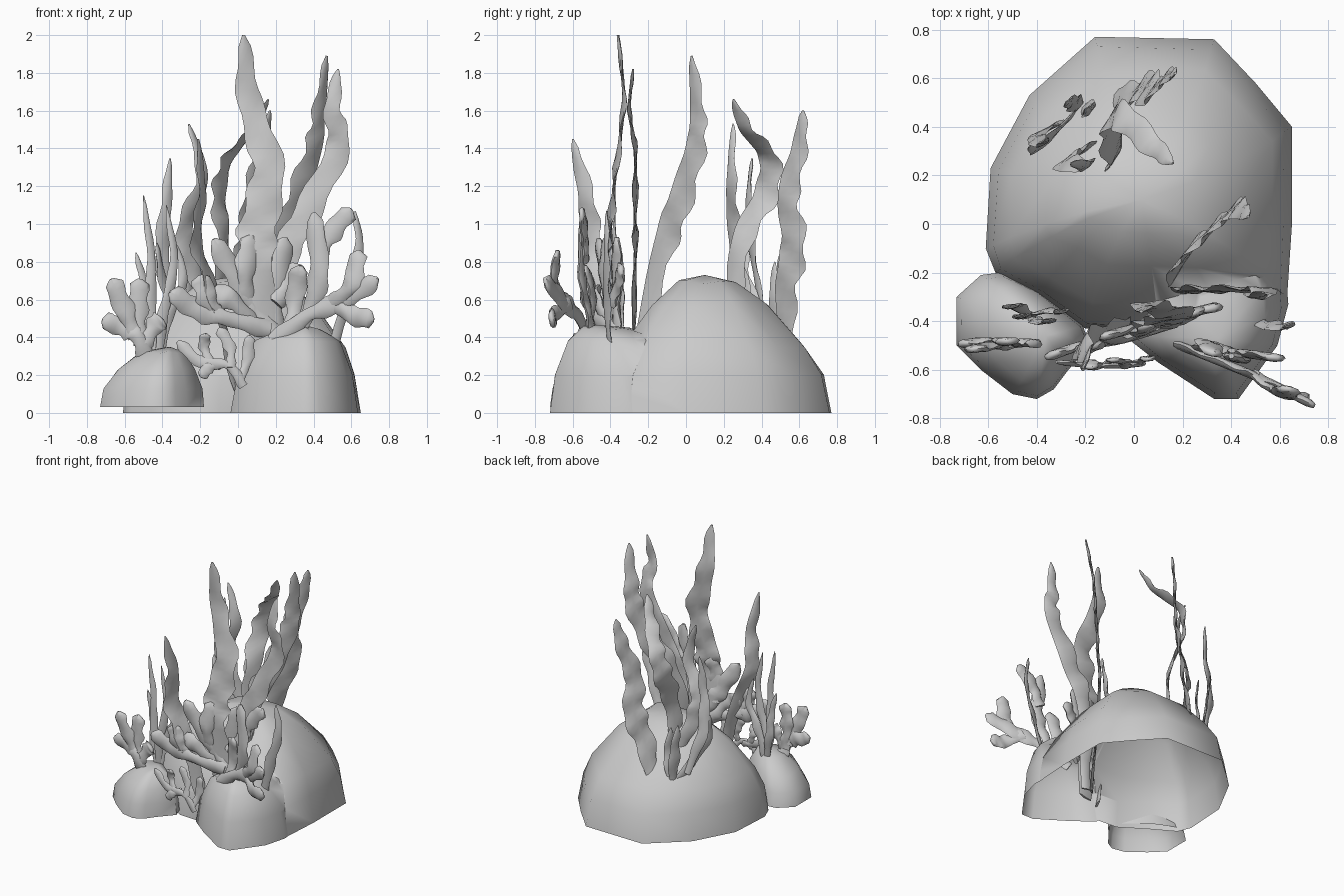
import bpy, bmesh, math, random
from mathutils import Vector

random.seed(4)
if "Cube" in bpy.data.objects:
    bpy.data.objects.remove(bpy.data.objects["Cube"], do_unlink=True)

stone_grey = bpy.data.materials.new("stone_grey")
stone_grey.use_nodes = True
stone_grey.diffuse_color = (.6, .6, .6, 1)
stone_grey.node_tree.nodes["Principled BSDF"].inputs["Base Color"].default_value = (.6, .6, .6, 1)


def finish(name, bm, angle):
    """Turn a bmesh into a smooth shaded object with the shared material."""
    bmesh.ops.recalc_face_normals(bm, faces=bm.faces)
    mesh = bpy.data.meshes.new(name)
    bm.to_mesh(mesh)
    bm.free()
    mesh.materials.append(stone_grey)
    obj = bpy.data.objects.new(name, mesh)
    bpy.context.collection.objects.link(obj)
    bpy.ops.object.select_all(action="DESELECT")
    obj.select_set(True)
    bpy.context.view_layer.objects.active = obj
    bpy.ops.object.shade_smooth_by_angle(angle=math.radians(angle))
    return obj


def spline(points, steps):
    """Sample a smooth curve that passes through all points."""
    pts = [Vector(p) for p in points]
    pts = [pts[0] * 2 - pts[1]] + pts + [pts[-1] * 2 - pts[-2]]
    result = []
    for a, b, c, d in zip(pts, pts[1:], pts[2:], pts[3:]):
        for i in range(steps):
            t = i / steps
            result.append(.5 * (2 * b + (c - a) * t + (2 * a - 5 * b + 4 * c - d) * t * t
                                + (3 * b - a - 3 * c + d) * t ** 3))
    result.append(pts[-2])
    return result


def sweep(bm, points, width_at, across, thickness, ruffle=0, steps=6, sides=8):
    """Sweep a flat oval section along a curve, with optional ruffled edges."""
    path = spline(points, steps)
    last = len(path) - 1
    phase = random.uniform(0, math.tau)
    rings = []
    for i, p in enumerate(path):
        u = i / last
        tangent = (path[min(i + 1, last)] - path[max(i - 1, 0)]).normalized()
        side = Vector(across)
        side = (side - tangent * side.dot(tangent)).normalized()
        normal = tangent.cross(side)
        half = width_at(u) / 2
        depth = min(thickness / 2, half)
        ring = []
        for k in range(sides):
            a = math.tau * k / sides
            c, s = math.cos(a), math.sin(a)
            wave = math.sin(i * 1.3 + phase + (2 if c > 0 else 0))
            edge = half * c * (1 + ruffle * wave)
            lift = depth * s + ruffle * half * abs(c) * wave
            ring.append(bm.verts.new(p + side * edge + normal * lift))
        rings.append(ring)
    for low, high in zip(rings, rings[1:]):
        for k in range(sides):
            n = (k + 1) % sides
            bm.faces.new((low[k], low[n], high[n], high[k]))
    bm.faces.new(rings[0])
    bm.faces.new(rings[-1])


def blade(name, points, width, across):
    """A tapering ribbon of weed."""
    bm = bmesh.new()
    shape = lambda u: width * min(1, .45 + 1.6 * u) * max(1 - u, .001) ** .42
    sweep(bm, points, shape, across, .016, ruffle=.16)
    finish(name, bm, 50)


def coral(name, branches, y, slope, width):
    """A fan of flat branches with rounded tips, lying in an upright plane."""
    bm = bmesh.new()
    across = Vector((1, slope, 0))
    fan = Vector((0, 0, 1)).cross(across)

    def shape(u):
        swell = .7 + .6 * u * u + .12 * math.sin(u * 14)
        return width * swell * math.sqrt(max(1 - u ** 9, .02))

    for branch in branches:
        points = [(x, y + slope * x + random.uniform(-.02, .02), z) for x, z in branch]
        run = Vector(points[-1]) - Vector(points[0])
        sweep(bm, points, shape, fan.cross(run), width * .32, ruffle=.12, steps=7)
    finish(name, bm, 60)


def rock(name, outline, apex, profile):
    """A boulder: the outline shrinks toward the apex by x and y scale at each height."""
    bm = bmesh.new()
    top = Vector(apex)
    rings = []
    for scale_x, scale_y, z in profile:
        ring = []
        for x, y in outline:
            wobble = 1 if scale_x == 1 else random.uniform(.98, 1.02)
            px = top.x + (x - top.x) * scale_x * wobble
            py = top.y + (y - top.y) * scale_y * wobble
            ring.append(bm.verts.new((px, py, z * (2 - wobble))))
        rings.append(ring)
    count = len(outline)
    peak = bm.verts.new(top)
    for k in range(count):
        n = (k + 1) % count
        for low, high in zip(rings, rings[1:]):
            bm.faces.new((low[k], low[n], high[n], high[k]))
        bm.faces.new((rings[-1][k], rings[-1][n], peak))
    bm.faces.new(rings[0])
    return finish(name, bm, 60)


def open_base(obj):
    """Remove the underside so the rock is a hollow shell."""
    bm = bmesh.new()
    bm.from_mesh(obj.data)
    under = [f for f in bm.faces if f.normal.z < -.9]
    bmesh.ops.delete(bm, geom=under, context="FACES")
    bm.to_mesh(obj.data)
    bm.free()


# Main rock with its front lobe merged in
main_rock = rock("main_rock",
                 [(-.16, .77), (.33, .76), (.5, .58), (.65, .4), (.65, 0), (.63, -.3), (.4, -.46), (.1, -.45),
                  (-.2, -.43), (-.4, -.3), (-.57, -.2), (-.61, -.1), (-.59, .23), (-.43, .53)],
                 (.03, .1, .73),
                 [(1, 1, 0), (.96, .95, .2), (.86, .79, .35), (.61, .5, .57), (.36, .25, .69)])
front_lobe = rock("front_lobe",
                  [(.62, -.15), (.635, -.33), (.59, -.5), (.43, -.72), (.33, -.72), (.1, -.57),
                   (-.04, -.46), (0, -.2), (.1, .1), (.5, .1)],
                  (.35, -.47, .465), [(1, 1, 0), (.91, .9, .2), (.67, .62, .38), (.3, .3, .45)])
union = main_rock.modifiers.new("join_lobe", "BOOLEAN")
union.operation = "UNION"
union.object = front_lobe
bpy.context.view_layer.objects.active = main_rock
bpy.ops.object.modifier_apply(modifier=union.name)
bpy.data.objects.remove(front_lobe, do_unlink=True)
open_base(main_rock)

# Small rock beside it
small_rock = rock("small_rock",
                  [(-.73, -.3), (-.73, -.5), (-.63, -.6), (-.5, -.7), (-.4, -.72), (-.33, -.68), (-.27, -.6),
                   (-.18, -.5), (-.21, -.42), (-.4, -.27), (-.55, -.2), (-.63, -.21)],
                  (-.36, -.46, .35), [(1, 1, .03), (.94, .95, .13), (.74, .78, .23), (.42, .42, .32)])
open_base(small_rock)

# Tall weed rising from the front lobe
blade("front_weed_tall", [(.15, -.36, .08), (.1, -.42, .75), (.11, -.4, 1), (.16, -.37, 1.3),
                          (.06, -.33, 1.65), (.03, -.36, 2)], .25, (1, .1, 0))
blade("front_weed_left_side", [(.2, -.29, .1), (.23, -.27, .75), (.36, -.27, 1.05), (.53, -.27, 1.4),
                               (.5, -.3, 1.6), (.53, -.28, 1.82)], .18, (1, -.1, 0))
blade("front_weed_diagonal", [(.15, -.29, .1), (.2, -.14, .8), (.3, -.04, 1.1), (.4, .05, 1.4),
                              (.43, .06, 1.6), (.47, .03, 1.89)], .2, (.7, .8, 0))
blade("front_weed_right_side", [(0, -.4, .1), (-.12, -.46, .6), (-.22, -.5, .9), (-.19, -.53, 1.15),
                                (-.21, -.6, 1.45)], .17, (.5, 1, 0))
blade("front_weed_short", [(.5, -.4, .3), (.57, -.42, .6), (.64, -.42, .85), (.62, -.42, 1.07)], .09, (1, .5, 0))

# Weed rising from the back of the main rock
blade("back_weed_arched", [(-.1, .25, .5), (-.08, .29, .9), (-.1, .42, 1.15), (-.05, .44, 1.35),
                           (.08, .32, 1.5), (.16, .25, 1.66)], .18, (.5, .9, 0))
blade("back_weed_outer", [(-.12, .53, .3), (-.02, .53, .65), (.05, .57, .9), (.07, .54, 1.15),
                          (.13, .6, 1.4), (.17, .62, 1.6)], .2, (.6, .8, 0))
blade("back_weed_upright", [(-.15, .34, .5), (-.25, .28, .8), (-.28, .25, 1), (-.19, .24, 1.25),
                            (-.26, .25, 1.53)], .14, (.8, .6, 0))
blade("back_weed_slim", [(-.3, .42, .45), (-.4, .36, .8), (-.38, .33, 1.1), (-.36, .35, 1.35)], .1, (1, .4, 0))
for i, (x, y, z) in enumerate([(-.28, .5, .85), (-.2, .47, .8), (-.43, .32, .9)]):
    blade(f"back_weed_low_{i}", [(-.22, .48, .35), (x * .9, y, z * .75), (x, y, z)], .1, (.6, .8, 0))

# Thin grass on the small rock
for i, (x, y, z) in enumerate([(-.5, -.38, 1.15), (-.38, -.4, 1.1), (-.54, -.34, .85), (-.33, -.36, .9)]):
    mid = (x + .04, y, .3 + z * .45)
    blade(f"grass_{i}", [(-.42, -.38, .25), (x * .5 - .21, y, .5), mid, (x, y, z)], .075, (1, .3, 0))

# Branching corals, drawn as x and z along each branch
coral("small_rock_coral", [
    [(-.48, .28), (-.53, .4), (-.6, .45), (-.72, .49)],
    [(-.54, .4), (-.59, .52), (-.67, .71)],
    [(-.51, .36), (-.53, .52), (-.52, .71)],
    [(-.5, .36), (-.44, .46), (-.4, .5)]], -.5, 0, .11)
coral("left_side_coral", [
    [(.18, .38), (.38, .52), (.55, .59), (.74, .71)],
    [(.5, .58), (.6, .52), (.72, .49)],
    [(.5, .58), (.6, .68), (.64, .86)]], -.42, -.43, .11)
coral("tall_coral", [
    [(.3, .4), (.38, .55), (.43, .75), (.4, 1.06)],
    [(.42, .8), (.48, .93), (.6, 1.08)],
    [(.28, .42), (.3, .6), (.33, .78)]], -.45, -.2, .11)
coral("centre_coral", [
    [(.22, .38), (.1, .54), (0, .7), (-.13, .92)],
    [(.05, .6), (.04, .75), (.07, .94)],
    [(.2, .4), (.2, .65), (.25, .93)],
    [(.17, .44), (-.05, .5), (-.22, .55), (-.36, .64)],
    [(-.1, .51), (-.16, .6), (-.2, .73)],
    [(.08, .47), (-.04, .6), (-.14, .64)],
    [(.2, .58), (.27, .68), (.34, .78)]], -.44, .3, .12)
coral("low_coral", [
    [(.03, .14), (-.05, .25), (-.2, .27), (-.32, .38)],
    [(-.04, .24), (-.04, .34), (-.1, .45)],
    [(.01, .18), (.05, .28), (.06, .41)],
    [(-.09, .26), (-.15, .24), (-.2, .19)],
    [(-.15, .27), (-.18, .35), (-.17, .42)]], -.57, .05, .065)
